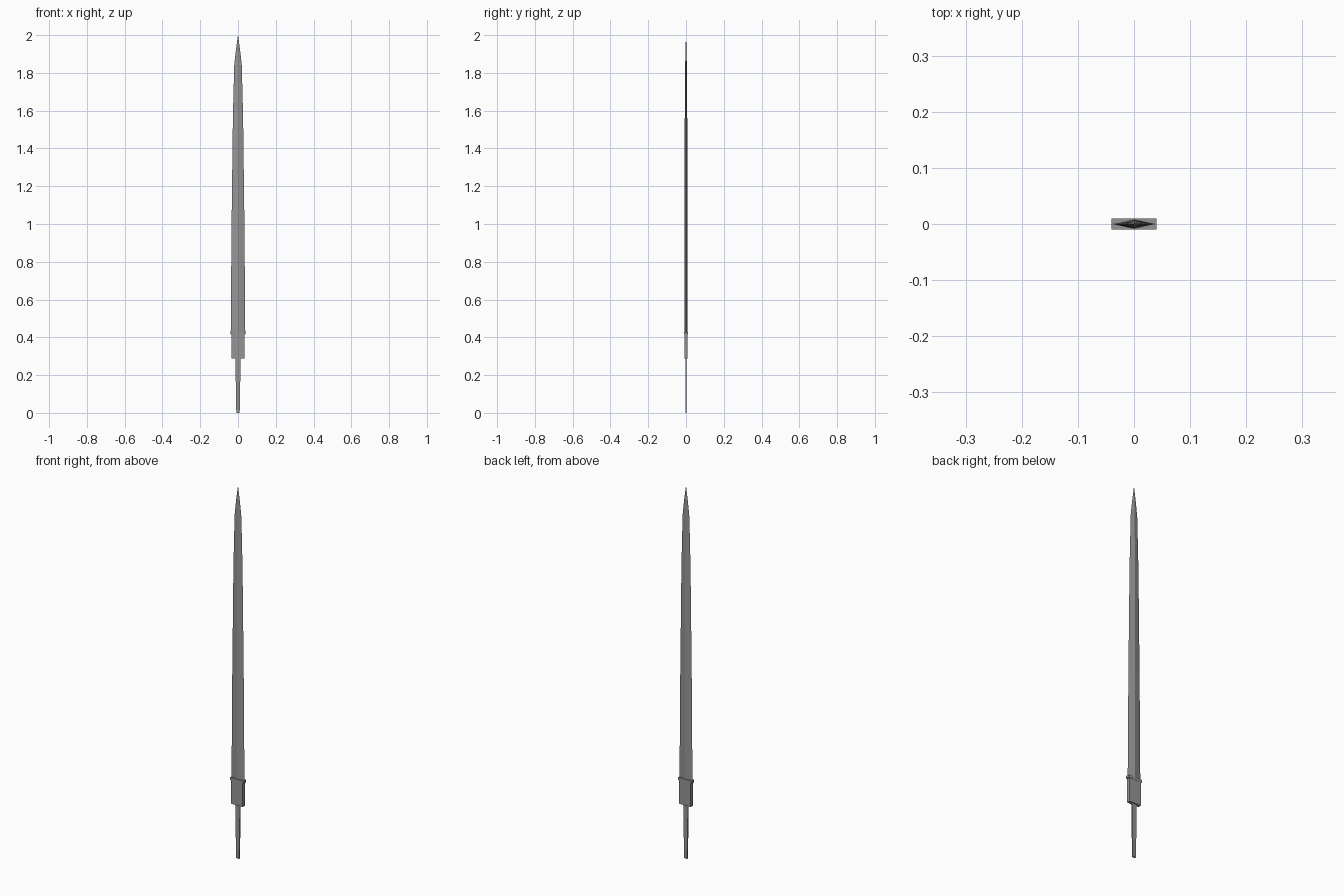
import bpy

if "Cube" in bpy.data.objects:
    bpy.data.objects.remove(bpy.data.objects["Cube"])

# Dark steel
steel = bpy.data.materials.new("dark_steel")
steel.diffuse_color = (0.3, 0.3, 0.3, 1.0)
steel.use_nodes = True
steel.node_tree.nodes["Principled BSDF"].inputs["Base Color"].default_value = steel.diffuse_color


def loft(name, sections, shape):
    """Loft a cross-section through (z, half_width, half_depth) stations."""
    verts, faces = [], []
    n = len(shape)
    for z, w, d in sections:
        verts += [(x * w, y * d, z) for x, y in shape]
    for s in range(len(sections) - 1):
        for i in range(n):
            j = (i + 1) % n
            faces.append((s * n + i, s * n + j, (s + 1) * n + j, (s + 1) * n + i))
    faces.append(tuple(reversed(range(n))))
    last = (len(sections) - 1) * n
    faces.append(tuple(range(last, last + n)))
    mesh = bpy.data.meshes.new(name)
    mesh.from_pydata(verts, [], faces)
    mesh.materials.append(steel)
    mesh.update()
    obj = bpy.data.objects.new(name, mesh)
    bpy.context.collection.objects.link(obj)
    return obj


diamond = [(-1, 0), (0, -1), (1, 0), (0, 1)]
rect = [(-1, -1), (1, -1), (1, 1), (-1, 1)]

# Tapered diamond-section blade with a pointed tip
loft("blade", [
    (0.42, 0.0385, 0.0085),
    (1.00, 0.034, 0.0078),
    (1.57, 0.027, 0.0066),
    (1.84, 0.020, 0.0045),
    (1.91, 0.0125, 0.0028),
    (2.00, 0.0004, 0.0003),
], diamond)

# Thin collar between blade and ricasso
loft("collar", [(0.414, 0.040, 0.010), (0.428, 0.040, 0.010)], rect)

# Flat ricasso block
loft("ricasso", [(0.287, 0.034, 0.009), (0.414, 0.034, 0.009)], rect)

# Tapered tang
loft("tang", [(0.0, 0.009, 0.0035), (0.287, 0.014, 0.0035)], rect)
